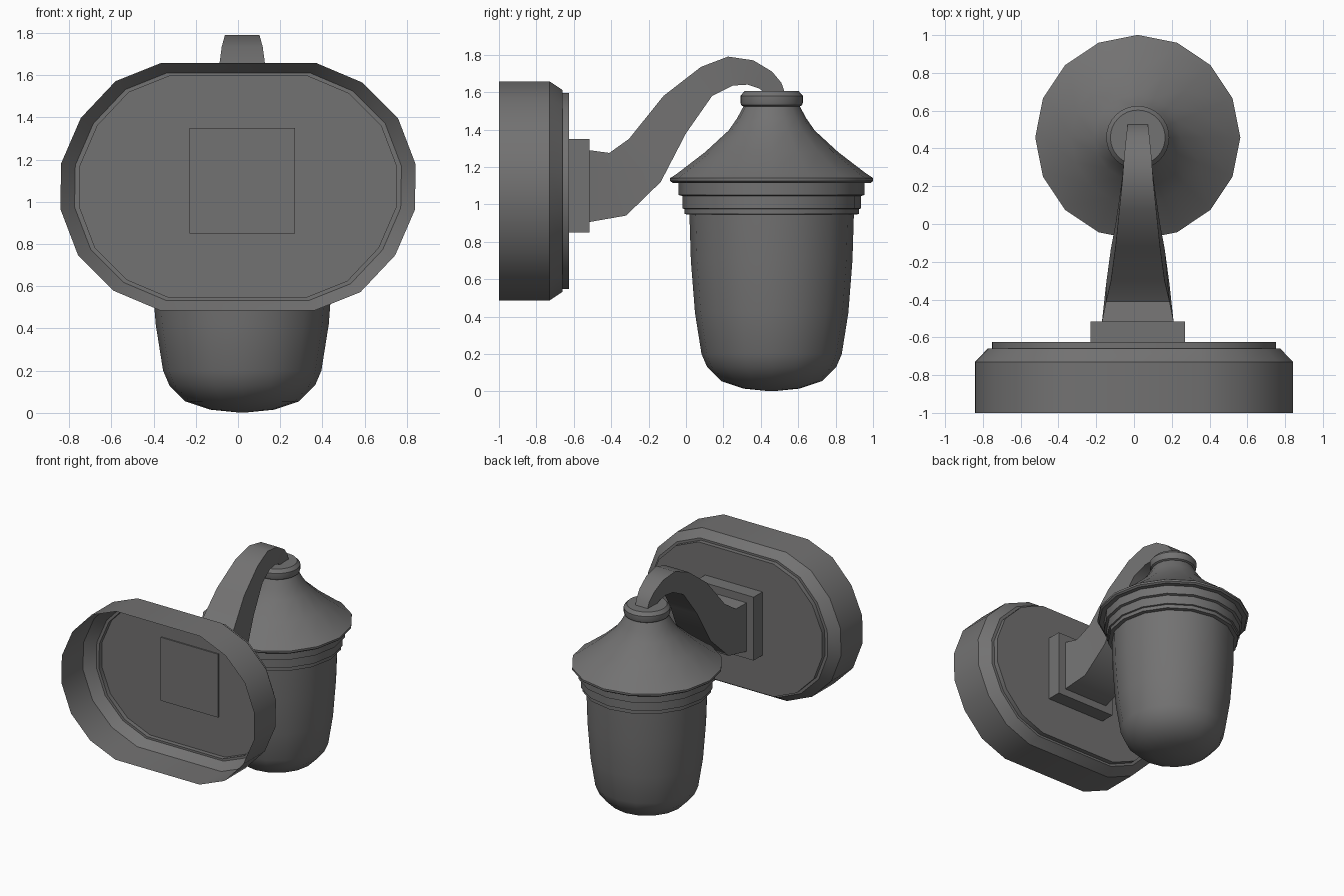
import bpy, math

if "Cube" in bpy.data.objects:
    bpy.data.objects.remove(bpy.data.objects["Cube"])

metal = bpy.data.materials.new("dark grey metal")
metal.diffuse_color = (0.17, 0.168, 0.168, 1)
metal.use_nodes = True
metal.node_tree.nodes["Principled BSDF"].inputs["Base Color"].default_value = metal.diffuse_color
CX, CY = 0.02, 0.458   # lamp axis


def make(name, verts, faces, angle=32):
    me = bpy.data.meshes.new(name)
    me.from_pydata(verts, [], faces)
    me.materials.append(metal)
    me.validate()
    ob = bpy.data.objects.new(name, me)
    bpy.context.collection.objects.link(ob)
    bpy.ops.object.select_all(action='DESELECT')
    ob.select_set(True)
    bpy.context.view_layer.objects.active = ob
    bpy.ops.object.shade_smooth_by_angle(angle=math.radians(angle))
    return ob


def loft(name, rings, cap_start, cap_end, angle=32):
    """Skin a list of closed rings with equal point counts."""
    n = len(rings[0])
    verts = [p for r in rings for p in r]
    faces = [(k * n + i, k * n + (i + 1) % n, (k + 1) * n + (i + 1) % n, (k + 1) * n + i)
             for k in range(len(rings) - 1) for i in range(n)]
    if cap_start:
        faces.append(tuple(range(n))[::-1])
    if cap_end:
        faces.append(tuple(range((len(rings) - 1) * n, len(rings) * n)))
    return make(name, verts, faces, angle)


def lathe(name, profile, sides=16):
    """Revolve (radius, height) points about the lamp axis."""
    rings = [[(CX + r * math.sin(-2 * math.pi * i / sides),
               CY + r * math.cos(2 * math.pi * i / sides), z) for i in range(sides)]
             for r, z in profile]
    return loft(name, rings, True, True)


# wall plate: rounded dish, open at the wall side
half = [(0.37, 0.586), (0.59, 0.493), (0.758, 0.325), (0.842, 0.105),
        (0.838, -0.11), (0.745, -0.325), (0.58, -0.5), (0.365, -0.586)]
outline = half + [(-x, -z) for x, z in half]
plate = [(-1.0, 1.0), (-0.73, 1.0), (-0.66, 0.92), (-0.66, 0.893), (-0.625, 0.893)]
loft("wall_plate", [[(x * s, y, 1.072 + z * s) for x, z in outline] for y, s in plate],
     False, True)

# square mounting block
sq = [(-0.23, 0.85), (-0.23, 1.35), (0.27, 1.35), (0.27, 0.85)]
loft("mounting_block", [[(x, y, z) for x, z in sq] for y in (-0.635, -0.515)], True, True)

# tapering swan-neck arm: upper y, upper z, lower y, lower z, half width
stations = [(-0.52, 1.29, -0.52, 0.905, 0.19), (-0.41, 1.275, -0.32, 0.94, 0.168),
            (-0.305, 1.35, -0.135, 1.12, 0.143), (-0.12, 1.58, 0.0, 1.38, 0.118),
            (0.08, 1.735, 0.14, 1.58, 0.097), (0.225, 1.79, 0.25, 1.635, 0.082),
            (0.36, 1.77, 0.33, 1.64, 0.072), (0.46, 1.71, 0.39, 1.62, 0.062),
            (0.51, 1.65, 0.425, 1.595, 0.056), (0.535, 1.58, 0.44, 1.57, 0.052)]
loft("arm", [[(CX - w, yl, zl), (CX - w, yu, zu), (CX + w, yu, zu), (CX + w, yl, zl)]
             for yu, zu, yl, zl, w in stations], True, True, 40)

# lamp body
lathe("lamp_bowl", [(0.03, 0.003), (0.15, 0.015), (0.27, 0.055), (0.345, 0.13), (0.375, 0.2),
                    (0.41, 0.42), (0.432, 0.7), (0.44, 0.96)])
lathe("lamp_collar", [(0.44, 0.945), (0.467, 0.948), (0.467, 0.975), (0.478, 0.978),
                      (0.478, 1.045), (0.497, 1.05), (0.497, 1.125)])
lathe("lamp_roof", [(0.49, 1.115), (0.53, 1.115), (0.543, 1.125), (0.543, 1.14), (0.505, 1.165),
                    (0.355, 1.28), (0.23, 1.395), (0.185, 1.46), (0.15, 1.525)])
lathe("top_knob", [(0.145, 1.52), (0.162, 1.53), (0.167, 1.545), (0.167, 1.58),
                   (0.145, 1.605)], 32)
